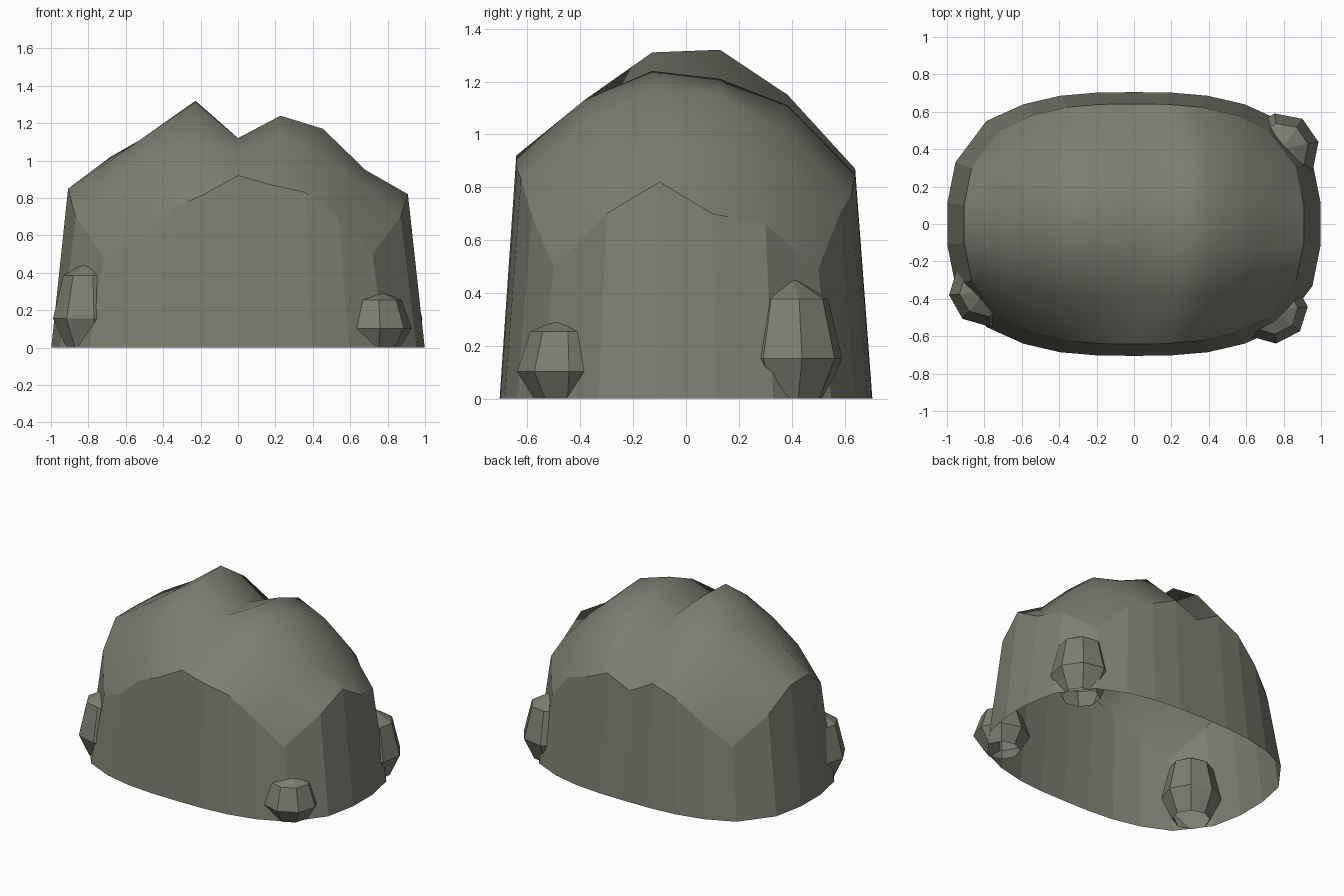
import bpy, bmesh, math

if "Cube" in bpy.data.objects:
    bpy.data.objects.remove(bpy.data.objects["Cube"])

stone = bpy.data.materials.new("mossy_grey_stone")
stone.diffuse_color = (0.205, 0.21, 0.164, 1)
stone.use_nodes = True
stone.node_tree.nodes["Principled BSDF"].inputs["Base Color"].default_value = stone.diffuse_color


def finish(bm, name):
    me = bpy.data.meshes.new(name)
    bm.to_mesh(me)
    bm.free()
    me.materials.append(stone)
    ob = bpy.data.objects.new(name, me)
    bpy.context.collection.objects.link(ob)
    return ob


def plan(u, v, rx, ry):
    """Map the unit square to the rounded oval plan."""
    return (u * rx * (1 - 0.21 * abs(v) ** 3),
            v * ry * (1 - 0.22 * abs(u) ** 3))


# Plan grid and its outline, anticlockwise from the front left corner
US = [i / 4 for i in range(-4, 5)]
VS = [-1, -0.6, -0.2, 0.2, 0.6, 1]
cells = ([(i, 0) for i in range(9)] + [(8, j) for j in range(1, 6)]
         + [(i, 5) for i in range(7, -1, -1)] + [(0, j) for j in range(4, 0, -1)])

# Heights of the jagged wall top along the outline
wall_z = [.49, .58, .74, .82, .92, .87, .83, .69, .50,
          .70, .82, .70, .66, .49,
          .70, .77, .85, .77, .87, .80, .66, .50,
          .70, .85, .85, .70]
# Heights of the cap inside the rim, front row to back row
cap_z = [[.90, 1.03, 1.13, 1.05, 1.13, 1.05, .88],
         [1.0, 1.16, 1.31, 1.12, 1.24, 1.17, .95],
         [1.02, 1.15, 1.32, 1.12, 1.21, 1.15, .95],
         [.92, 1.05, 1.15, 1.0, 1.11, 1.02, .88]]

# Rock mound: smooth domed cap joined to a flat-faced tapered wall, open below
bm = bmesh.new()
grid = {}
for (i, j), z in zip(cells, wall_z):
    grid[i, j] = bm.verts.new((*plan(US[i], VS[j], 0.91, 0.642), z))
for j in range(1, 5):
    for i in range(1, 8):
        grid[i, j] = bm.verts.new((*plan(US[i], VS[j], 0.91, 0.642), cap_z[j - 1][i - 1]))
for j in range(5):
    for i in range(8):
        f = bm.faces.new((grid[i, j], grid[i + 1, j], grid[i + 1, j + 1], grid[i, j + 1]))
        f.smooth = True
# The wall faces inward, which turns the cap's rim shading dark like the crevices
top = [grid[c] for c in cells]
low = [bm.verts.new((*plan(US[i], VS[j], 1.0, 0.705), 0)) for i, j in cells]
for k in range(len(top)):
    f = bm.faces.new((low[k - 1], top[k - 1], top[k], low[k]))
    f.smooth = False
finish(bm, "rock_mound")


# Small faceted boulders at the foot of the wall, open below
def boulder(name, x, y, rx, ry, height, turn):
    bm = bmesh.new()
    n = 8
    rings = []
    for z, s in ((0, 0.64), (0.33, 1), (0.82, 0.72)):
        ring = []
        for k in range(n):
            t = 2 * math.pi * k / n + turn
            ring.append(bm.verts.new((x + rx * s * math.cos(t), y + ry * s * math.sin(t), z * height)))
        if rings:
            for k in range(n):
                bm.faces.new((rings[-1][k - 1], rings[-1][k], ring[k], ring[k - 1]))
        rings.append(ring)
    tip = bm.verts.new((x, y, height))
    for k in range(n):
        bm.faces.new((rings[-1][k - 1], rings[-1][k], tip))
    finish(bm, name)


boulder("boulder_front_right", 0.74, -0.46, 0.19, 0.18, 0.31, 0.1)
boulder("boulder_back_right", 0.79, 0.40, 0.20, 0.195, 0.46, 0.2)
boulder("boulder_front_left", -0.79, -0.36, 0.20, 0.19, 0.47, 0.1)
